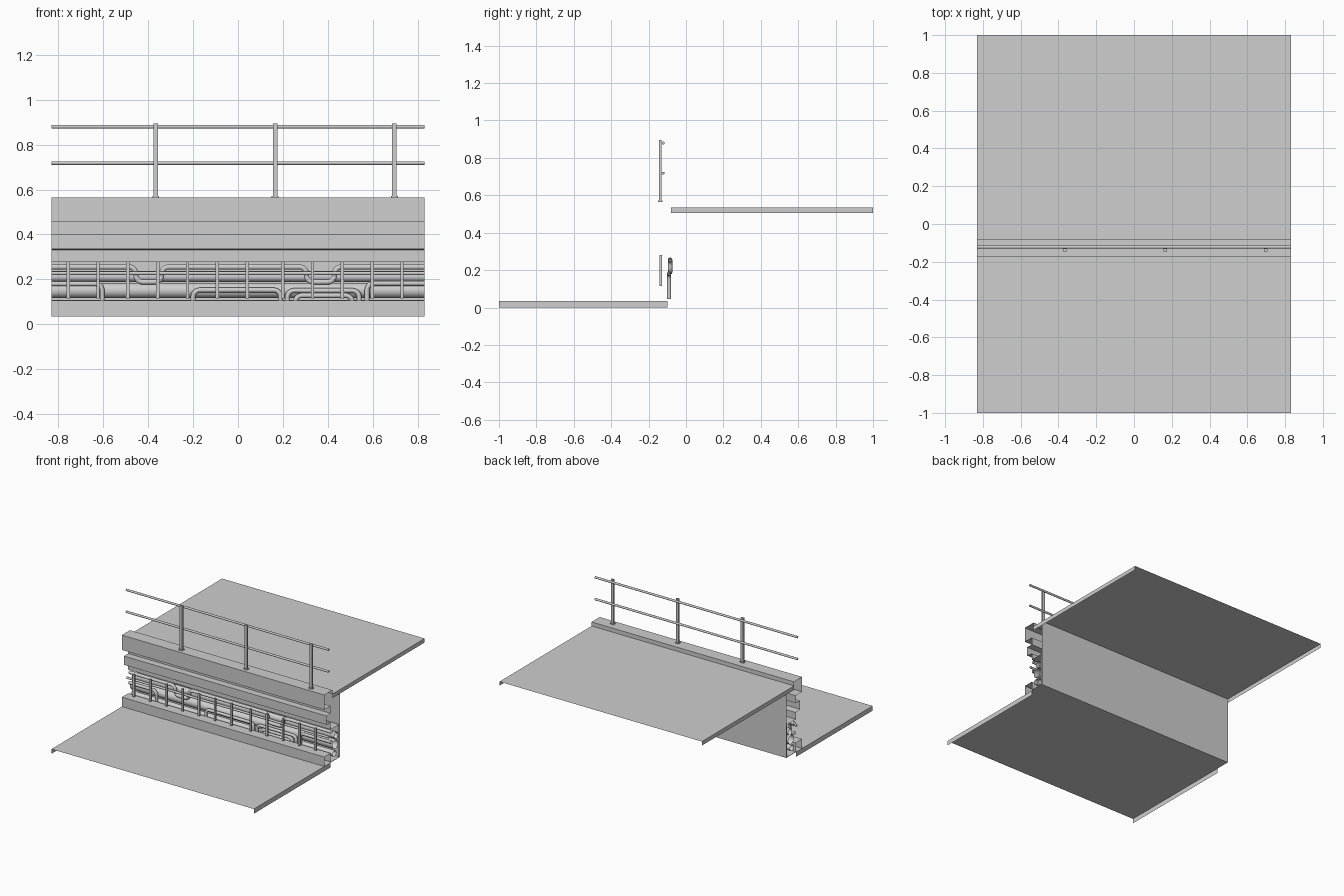
import bpy, bmesh, math
from mathutils import Vector

if "Cube" in bpy.data.objects:
    bpy.data.objects.remove(bpy.data.objects["Cube"], do_unlink=True)

W = 0.83  # half width of the module

grey = bpy.data.materials.new("plain grey")
grey.use_nodes = True
colour = (0.62, 0.62, 0.62, 1)
grey.diffuse_color = colour
grey.node_tree.nodes["Principled BSDF"].inputs["Base Color"].default_value = colour


def add_mesh(name, bm):
    mesh = bpy.data.meshes.new(name)
    bm.to_mesh(mesh)
    bm.free()
    mesh.materials.append(grey)
    obj = bpy.data.objects.new(name, mesh)
    bpy.context.collection.objects.link(obj)
    return obj


def sheet(name, profile):
    """Open (y, z) profile stretched across the full width."""
    bm = bmesh.new()
    rows = [[bm.verts.new((x, y, z)) for x in (-W, W)] for y, z in profile]
    for a, b in zip(rows, rows[1:]):
        bm.faces.new((a[0], b[0], b[1], a[1]))
    return add_mesh(name, bm)


def box(name, centre, size):
    bm = bmesh.new()
    bmesh.ops.create_cube(bm, size=1)
    bmesh.ops.scale(bm, vec=size, verts=bm.verts)
    bmesh.ops.translate(bm, vec=centre, verts=bm.verts)
    return add_mesh(name, bm)


def rounded(points, radius, steps=5):
    """Round the inner corners of a path."""
    pts = [Vector(p) for p in points]
    path = [pts[0]]
    for a, b, c in zip(pts, pts[1:], pts[2:]):
        u, v = (a - b).normalized(), (c - b).normalized()
        for i in range(steps + 1):
            t = i / steps * math.pi / 2
            path.append(b + radius * (u * (1 - math.sin(t)) + v * (1 - math.cos(t))))
    return path + [pts[-1]]


def tube(name, points, radius, bend=0.03, capped=False, sides=3):
    path = rounded(points, bend)
    curve = bpy.data.curves.new(name, "CURVE")
    curve.dimensions = "3D"
    curve.bevel_depth = radius
    curve.bevel_resolution = sides
    curve.use_fill_caps = capped
    spline = curve.splines.new("POLY")
    spline.points.add(len(path) - 1)
    for p, co in zip(spline.points, path):
        p.co = (*co, 1)
    helper = bpy.data.objects.new(name + " path", curve)
    bpy.context.collection.objects.link(helper)
    deps = bpy.context.evaluated_depsgraph_get()
    mesh = bpy.data.meshes.new_from_object(helper.evaluated_get(deps))
    bpy.data.objects.remove(helper, do_unlink=True)
    mesh.materials.clear()
    mesh.materials.append(grey)
    for poly in mesh.polygons:
        poly.use_smooth = len(poly.vertices) == 4
    obj = bpy.data.objects.new(name, mesh)
    bpy.context.collection.objects.link(obj)
    return obj


# Floors, parapet, ledges, pipe channel and kerb
sheet("upper_floor", [(1, 0.535), (-0.08, 0.535)])
sheet("parapet", [(-0.08, 0.535), (-0.08, 0.565), (-0.175, 0.565),
                  (-0.175, 0.455), (-0.1, 0.455)])
sheet("wall_ledges", [(-0.1, 0.455), (-0.1, 0.4), (-0.15, 0.4), (-0.15, 0.335),
                      (-0.1, 0.33), (-0.1, 0.28), (0, 0.28)])
sheet("pipe_channel", [(0, 0.28), (0, 0.04), (-0.1, 0.04)])
sheet("kerb", [(-0.1, 0.04), (-0.1, 0.105), (-0.175, 0.105), (-0.175, 0.035)])
sheet("lower_floor", [(-0.1, 0.035), (-1, 0.035)])
sheet("back_wall", [(-0.1, 0.035), (0.01, 0.035), (0.01, 0.535)])

# Thin skirts along the floor sides
for side, s in (("left", 1), ("right", -1)):
    for level, y0, y1, z0, z1 in (("upper", -0.08, 1, 0.505, 0.535),
                                  ("lower", -1, -0.1, 0, 0.035)):
        bm = bmesh.new()
        loop = [(y0, z0), (y1, z0), (y1, z1), (y0, z1)][::s]
        bm.faces.new([bm.verts.new((s * W, y, z)) for y, z in loop])
        add_mesh(f"{level}_skirt_{side}", bm)

# Railing
for i, x in enumerate((-0.367, 0.165, 0.697)):
    box(f"railing_post_{i + 1}", (x, -0.138, 0.73), (0.02, 0.014, 0.33))
    box(f"railing_foot_{i + 1}", (x, -0.138, 0.568), (0.03, 0.024, 0.006))
for name, z in (("top_rail", 0.88), ("middle_rail", 0.718)):
    tube(name, [(-W, -0.122, z), (W, -0.122, z)], 0.008, capped=True)

# Guard bars in front of the pipe channel
for i in range(12):
    x = -0.757 + 0.133 * i + (0.025 if i > 6 else 0)
    box(f"guard_bar_{i + 1}", (x, -0.135, 0.197), (0.015, 0.012, 0.165))

# Straight pipes
for name, y, z, r in (("large_pipe", -0.045, 0.15, 0.034),
                      ("medium_pipe", -0.035, 0.212, 0.024),
                      ("front_pipe", -0.115, 0.227, 0.008),
                      ("low_pipe", -0.055, 0.085, 0.022)):
    tube(name, [(-W, y, z), (W, y, z)], r, sides=4)

# Pipe dipping into two loops
dips = [(-W, 0.255)]
for x0, x1 in ((-0.455, -0.34), (0.305, 0.43)):
    dips += [(x0, 0.255), (x0, 0.188), (x1, 0.188), (x1, 0.255)]
dips.append((W, 0.255))
tube("looped_pipe", [(x, -0.085, z) for x, z in dips], 0.012)

# Pipes rising from behind the kerb
for name, path in (
        ("riser_left", [(-W, 0.18), (-0.605, 0.18), (-0.605, 0.045)]),
        ("riser_middle", [(-0.2, 0.045), (-0.2, 0.152), (0.19, 0.152), (0.19, 0.045)]),
        ("riser_centre", [(0.22, 0.045), (0.22, 0.15), (0.54, 0.15), (0.54, 0.045)]),
        ("riser_inner", [(0.255, 0.045), (0.255, 0.128), (0.51, 0.128), (0.51, 0.045)]),
        ("riser_right", [(0.575, 0.045), (0.575, 0.182), (W, 0.182)])):
    tube(name, [(x, -0.09, z) for x, z in path], 0.011)
